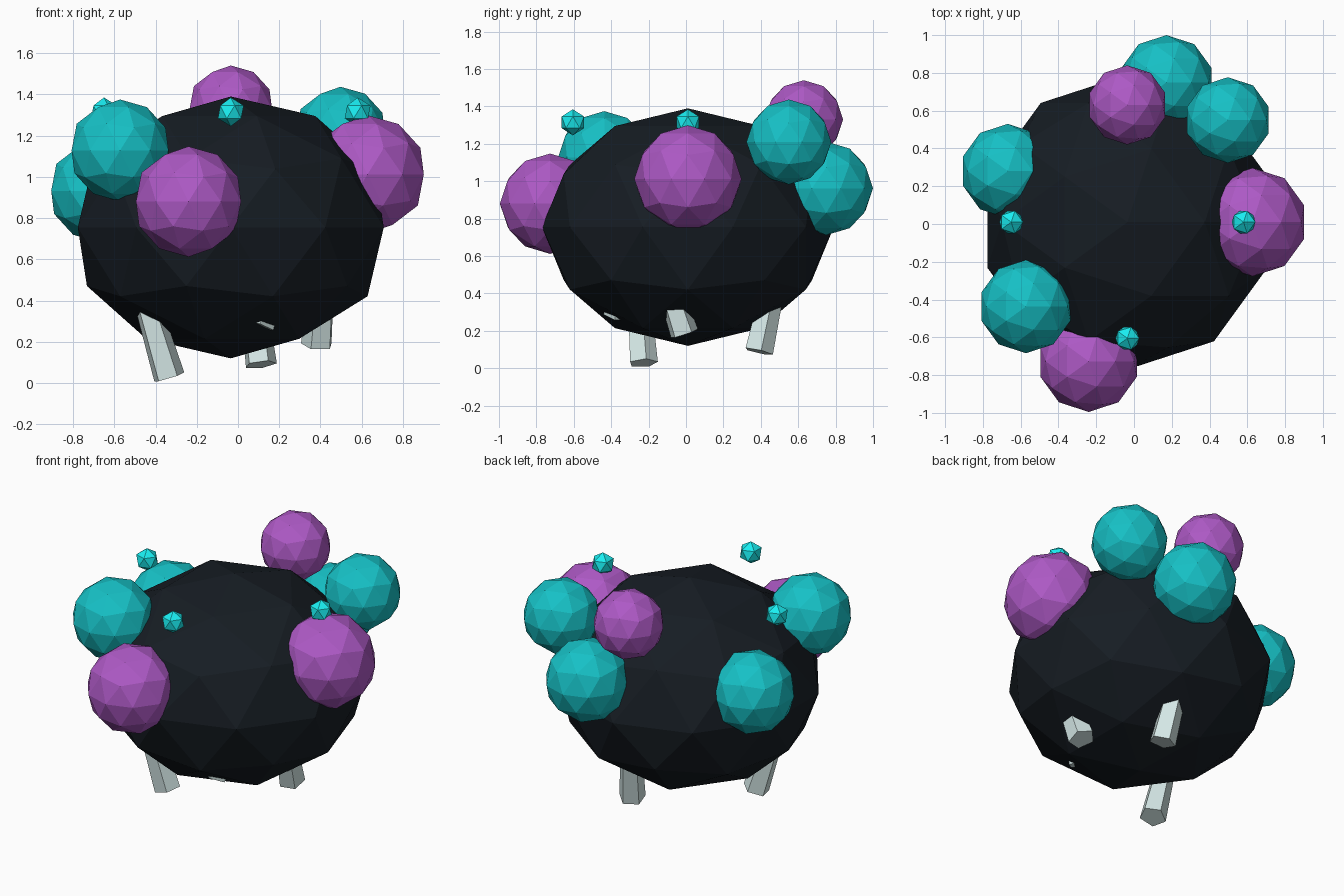
import bpy
from mathutils import Vector

if "Cube" in bpy.data.objects:
    bpy.data.objects.remove(bpy.data.objects["Cube"])


def material(name, rgb):
    m = bpy.data.materials.new(name)
    m.diffuse_color = (*rgb, 1.0)
    m.use_nodes = True
    m.node_tree.nodes["Principled BSDF"].inputs["Base Color"].default_value = m.diffuse_color
    return m


DARK = material("dark_shell", (0.008, 0.012, 0.017))
TEAL = material("teal", (0.008, 0.53, 0.56))
PURPLE = material("purple", (0.42, 0.10, 0.56))
PALE = material("pale_leg", (0.66, 0.80, 0.79))
CYAN = material("bright_cyan", (0.01, 0.85, 0.88))


def ball(name, centre, radius, mat, subdivisions=2, squash=1.0):
    bpy.ops.mesh.primitive_ico_sphere_add(
        subdivisions=subdivisions, radius=radius, location=centre)
    ob = bpy.context.object
    ob.name = name
    ob.scale.z = squash
    ob.data.materials.append(mat)
    return ob


def leg(name, foot, down, length=0.45):
    # five-sided leg, wider at the foot, leaning along its own axis
    up = -Vector(down).normalized()
    bpy.ops.mesh.primitive_cone_add(
        vertices=5, radius1=0.08, radius2=0.062, depth=length,
        location=Vector(foot) + up * length / 2)
    ob = bpy.context.object
    ob.name = name
    ob.rotation_euler = up.to_track_quat('Z', 'Y').to_euler()
    ob.data.materials.append(PALE)


# Squashed faceted body
CX, CY = -0.035, 0.01
ball("body", (CX, CY, 0.755), 0.78, DARK, squash=0.635 / 0.78)

# Large growths around the body
growths = [
    ("front_growth", (-0.24, -0.727, 0.88), 0.268, PURPLE),
    ("right_growth", (0.628, 0.01, 1.012), 0.287, PURPLE),
    ("back_top_growth", (-0.035, 0.63, 1.33), 0.21, PURPLE),
    ("front_left_growth", (-0.572, -0.437, 1.128), 0.247, TEAL),
    ("left_growth", (-0.668, 0.28, 0.932), 0.25, TEAL),
    ("back_right_growth", (0.497, 0.55, 1.21), 0.227, TEAL),
    ("back_growth", (0.172, 0.75, 0.962), 0.25, TEAL),
]
for name, centre, radius, mat in growths:
    ball(name, centre, radius, mat)

# Small floating beads on four sides
for side, dx, dy in (("right", 1, 0), ("back", 0, 1),
                     ("left", -1, 0), ("front", 0, -1)):
    ball(side + "_bead", (CX + 0.615 * dx, CY + 0.615 * dy, 1.315),
         0.07, CYAN, subdivisions=1)

# Uneven legs, the front one almost swallowed by the body
leg("left_leg", (-0.335, -0.23, 0.028), (0.30, 0.07, -1))
leg("back_leg", (0.11, 0.387, 0.09), (0.12, -0.22, -1))
leg("right_leg", (0.385, -0.01, 0.185), (-0.08, 0.33, -1), 0.4)
leg("front_leg", (0.097, -0.362, 0.279), (-0.31, -0.135, -0.94), 0.4)
